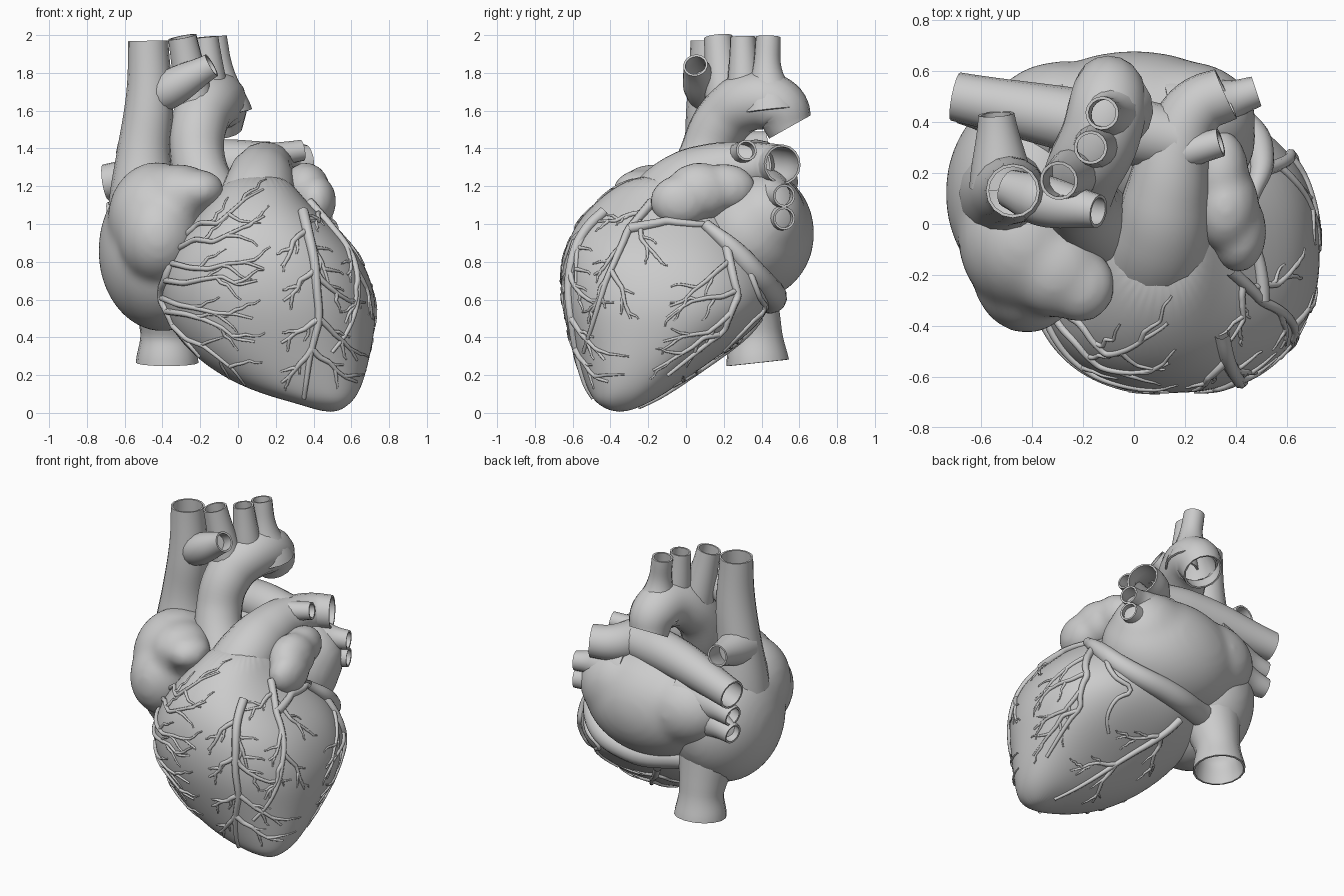
import bpy, bmesh, math, random
from mathutils import Vector, Matrix
from mathutils.bvhtree import BVHTree

random.seed(4)
scene = bpy.context.scene
if "Cube" in bpy.data.objects:
    bpy.data.objects.remove(bpy.data.objects["Cube"])

grey = bpy.data.materials.new("plain grey")
grey.use_nodes = True
grey.diffuse_color = (.6, .6, .6, 1)
grey.node_tree.nodes["Principled BSDF"].inputs["Base Color"].default_value = grey.diffuse_color


def finish(name, data, modifiers=()):
    """Link the data as an object, bake its modifiers and shade it smooth."""
    obj = bpy.data.objects.new(name, data)
    scene.collection.objects.link(obj)
    for kind, settings in modifiers:
        modifier = obj.modifiers.new(kind.title(), kind)
        for key, value in settings.items():
            setattr(modifier, key, value)
    bpy.ops.object.select_all(action='DESELECT')
    obj.select_set(True)
    bpy.context.view_layer.objects.active = obj
    bpy.ops.object.convert(target='MESH')
    obj = bpy.context.view_layer.objects.active
    obj.data.materials.clear()
    obj.data.materials.append(grey)
    bpy.ops.object.shade_smooth_by_angle(angle=math.radians(50))
    return obj


def blob(name, *lobes, smoothing=20):
    """Melt overlapping ellipsoids (centre, radii) into one soft form."""
    bm = bmesh.new()
    for centre, radii in lobes:
        place = Matrix.Translation(centre) @ Matrix.Diagonal((*radii, 1))
        bmesh.ops.create_icosphere(bm, subdivisions=4, radius=1, matrix=place)
    mesh = bpy.data.meshes.new(name)
    bm.to_mesh(mesh)
    bm.free()
    return finish(name, mesh, [
        ('REMESH', dict(mode='VOXEL', voxel_size=.022)),
        ('SMOOTH', dict(factor=.5, iterations=smoothing))])


def new_curve(name, sides, steps):
    curve = bpy.data.curves.new(name, 'CURVE')
    curve.dimensions = '3D'
    curve.bevel_depth = 1
    curve.bevel_resolution = sides
    curve.resolution_u = steps
    return curve


def add_spline(curve, points):
    """Add a smooth path of (x, y, z, radius) points."""
    spline = curve.splines.new('BEZIER')
    spline.radius_interpolation = 'CARDINAL'
    spline.bezier_points.add(len(points) - 1)
    for knot, (x, y, z, radius) in zip(spline.bezier_points, points):
        knot.co = (x, y, z)
        knot.radius = radius
        knot.handle_left_type = knot.handle_right_type = 'AUTO'


def tube(name, *points):
    """Make a hollow, open-ended vessel."""
    curve = new_curve(name, sides=6, steps=8)
    add_spline(curve, points)
    return finish(name, curve, [('SOLIDIFY', dict(thickness=.012, offset=0))])


# Ventricles: lofted rounded sections (height, left, right, front, back)
sections = [
    (.005, .45, .53, -.39, -.31), (.05, .31, .6, -.48, -.2),
    (.12, .05, .65, -.52, -.08), (.25, -.18, .69, -.57, .1),
    (.4, -.33, .72, -.62, .32), (.55, -.41, .74, -.66, .46),
    (.7, -.42, .71, -.67, .47), (.85, -.37, .64, -.65, .4),
    (1, -.26, .49, -.59, .3), (1.15, -.14, .33, -.45, .2),
    (1.27, -.02, .25, -.26, .1)]
SEGMENTS = 32


def rounded(value):
    return math.copysign(abs(value) ** .87, value)


bm = bmesh.new()
rings = []
for z, x0, x1, y0, y1 in sections:
    ring = []
    for i in range(SEGMENTS):
        angle = math.tau * i / SEGMENTS
        x = (x0 + x1) / 2 + (x1 - x0) / 2 * rounded(math.cos(angle))
        y = (y0 + y1) / 2 + (y1 - y0) / 2 * rounded(math.sin(angle))
        ring.append(bm.verts.new((x, y, z)))
    rings.append(ring)
for low, high in zip(rings, rings[1:]):
    for i in range(SEGMENTS):
        j = (i + 1) % SEGMENTS
        bm.faces.new((low[i], low[j], high[j], high[i]))
bm.faces.new(rings[0][::-1])
bm.faces.new(rings[-1])
mesh = bpy.data.meshes.new("ventricles")
bm.to_mesh(mesh)
bm.free()
ventricles = finish("ventricles", mesh, [('SUBSURF', dict(levels=2))])

# Atria and their ear-shaped pouches
blob("right_atrium",
     ((-.4, .12, .86), (.34, .41, .43)),
     ((-.43, -.06, 1.03), (.26, .29, .3)),
     ((-.42, -.17, .94), (.22, .26, .26)),
     ((-.31, -.17, 1.15), (.19, .2, .17)),
     ((-.21, -.24, 1.18), (.14, .15, .11)))
blob("left_atrium",
     ((0, .34, .95), (.48, .34, .36)),
     ((.2, .41, 1.02), (.28, .23, .26)),
     ((-.28, .39, 1), (.3, .25, .25)))
blob("left_auricle",
     ((.36, .07, 1.17), (.13, .18, .155)),
     ((.41, -.03, 1.12), (.11, .16, .14)),
     ((.34, .2, 1.19), (.11, .17, .13)), smoothing=6)

# Great veins
tube("upper_main_vein", (-.5, .12, 1.1, .18), (-.5, .13, 1.35, .14),
     (-.47, .13, 1.65, .12), (-.475, .13, 1.97, .1))
tube("upper_vein_branch", (-.49, .14, 1.63, .07), (-.35, .09, 1.72, .095),
     (-.14, .05, 1.84, .06))
tube("rear_vein_branch", (-.52, .15, 1.38, .12), (-.54, .43, 1.42, .065))
tube("lower_main_vein", (-.38, .25, .75, .22), (-.375, .36, .45, .14),
     (-.375, .38, .265, .16))

# Aortic arch and the three arteries rising from it
tube("aorta", (-.1, -.03, 1.05, .16), (-.21, .09, 1.32, .14),
     (-.2, .2, 1.55, .145), (-.13, .35, 1.65, .15),
     (-.1, .49, 1.62, .145), (-.1, .55, 1.515, .12))
tube("first_arch_artery", (-.22, .21, 1.6, .1), (-.295, .17, 1.99, .07))
tube("second_arch_artery", (-.14, .31, 1.65, .09), (-.17, .3, 1.99, .06))
tube("third_arch_artery", (-.09, .45, 1.6, .16), (-.1, .43, 1.79, .08),
     (-.125, .435, 1.99, .06))

# Lung arteries
tube("lung_artery_trunk", (.07, -.17, 1, .21), (.11, -.04, 1.17, .19),
     (.13, .12, 1.26, .16), (.17, .32, 1.3, .13), (.25, .46, 1.31, .11),
     (.36, .51, 1.315, .1))
tube("left_lung_artery_branch", (.16, .27, 1.36, .06), (.34, .32, 1.39, .05))
tube("right_lung_artery", (.17, .33, 1.31, .12), (-.15, .39, 1.31, .125),
     (-.7, .5, 1.22, .09))

# Lung veins, a pair on each side
for level, height in (("upper", 1.15), ("lower", 1.03)):
    tube("left_lung_vein_" + level, (.18, .42, height - .03, .17),
         (.36, .48, height, .085), (.48, .52, height, .055))
    tube("right_lung_vein_" + level, (-.3, .39, height - .05, .18),
         (-.52, .43, height - .07, .1), (-.68, .46, height - .1, .06))

# Broad vein in the groove behind the left ventricle
groove = new_curve("groove_vein", sides=5, steps=8)
add_spline(groove, [(.46, .1, 1, .03), (.5, .25, .87, .05), (.42, .39, .71, .065),
                    (.1, .46, .61, .075), (-.25, .36, .62, .08)])
finish("groove_vein", groove)

# Surface vessels: flat paths projected onto the ventricles
surface = BVHTree.FromObject(ventricles, bpy.context.evaluated_depsgraph_get())
projections = {
    "front": (lambda u, v: Vector((u, -3, v)), Vector((0, 1, 0))),
    "side": (lambda u, v: Vector((3, u, v)), Vector((-1, 0, 0))),
    "below": (lambda u, v: Vector((u, v, -3)), Vector((0, 0, 1)))}


def along(path, fraction):
    """Find the point at a fraction of a path."""
    place = fraction * (len(path) - 1)
    index = min(int(place), len(path) - 2)
    return path[index].lerp(path[index + 1], place - index)


def project(curve, view, path, radius):
    """Lay a tapering vessel on the surface."""
    origin, direction = projections[view]
    count = 3 * len(path)
    points = []
    for i in range(count + 1):
        hit, normal, _, _ = surface.ray_cast(origin(*along(path, i / count)), direction)
        if hit:
            size = radius * (1 - .6 * i / count)
            points.append((*(hit + normal * size * .3), size))
    if len(points) > 1:
        add_spline(curve, points)


def grow(curve, view, start, heading, length, radius):
    """Grow a wandering branch that sprouts twigs on alternate sides."""
    path = [start]
    for _ in range(5):
        angle = math.radians(heading + random.uniform(-24, 24))
        path.append(path[-1] + Vector((math.cos(angle), math.sin(angle))) * length / 5)
    project(curve, view, path, radius)
    if length > .2:
        for fraction, turn in ((.3, 32), (.55, -32), (.75, 28)):
            grow(curve, view, along(path, fraction), heading + turn, length * .36, radius * .65)


def network(name, view, trunk, radius, *fans):
    """Lay a trunk, then fans of (count, first heading, last heading, length)."""
    curve = new_curve(name, sides=2, steps=3)
    trunk = [Vector(point) for point in trunk]
    project(curve, view, trunk, radius)
    for count, first, last, length in fans:
        for i in range(count):
            fraction = (i + .5) / count
            heading = first + (last - first) * fraction
            grow(curve, view, along(trunk, fraction * .8), heading, length, radius * .6)
    finish(name, curve)


network("front_groove_vessels", "front",
        [(.34, 1.06), (.4, .82), (.43, .5), (.38, .3), (.35, .08)], .03,
        (4, -55, -38, .3), (4, 238, 215, .24))
network("right_front_vessels", "front",
        [(-.26, .97), (-.34, .82), (-.41, .62), (-.34, .46), (-.2, .3)], .028,
        (7, 24, -34, .5))
network("left_groove_vessel", "side",
        [(-.3, .97), (-.1, 1.01), (.1, .99), (.21, .88)], .028)
network("left_side_vessels", "side",
        [(.21, .88), (.27, .62), (.2, .44), (-.1, .2)], .026,
        (4, 212, 200, .4))
network("left_rear_vessel", "side",
        [(.12, .98), (.32, .78), (.41, .55), (.2, .33)], .024)
network("left_front_vessels", "side",
        [(-.18, 1.11), (-.3, .97), (-.42, .7), (-.54, .32)], .026,
        (3, 175, 255, .25), (2, 300, 285, .28))
network("underside_vessels", "below",
        [(-.05, .38), (.15, .15), (.44, -.25)], .026,
        (2, -20, -30, .3), (2, 250, 270, .3))
